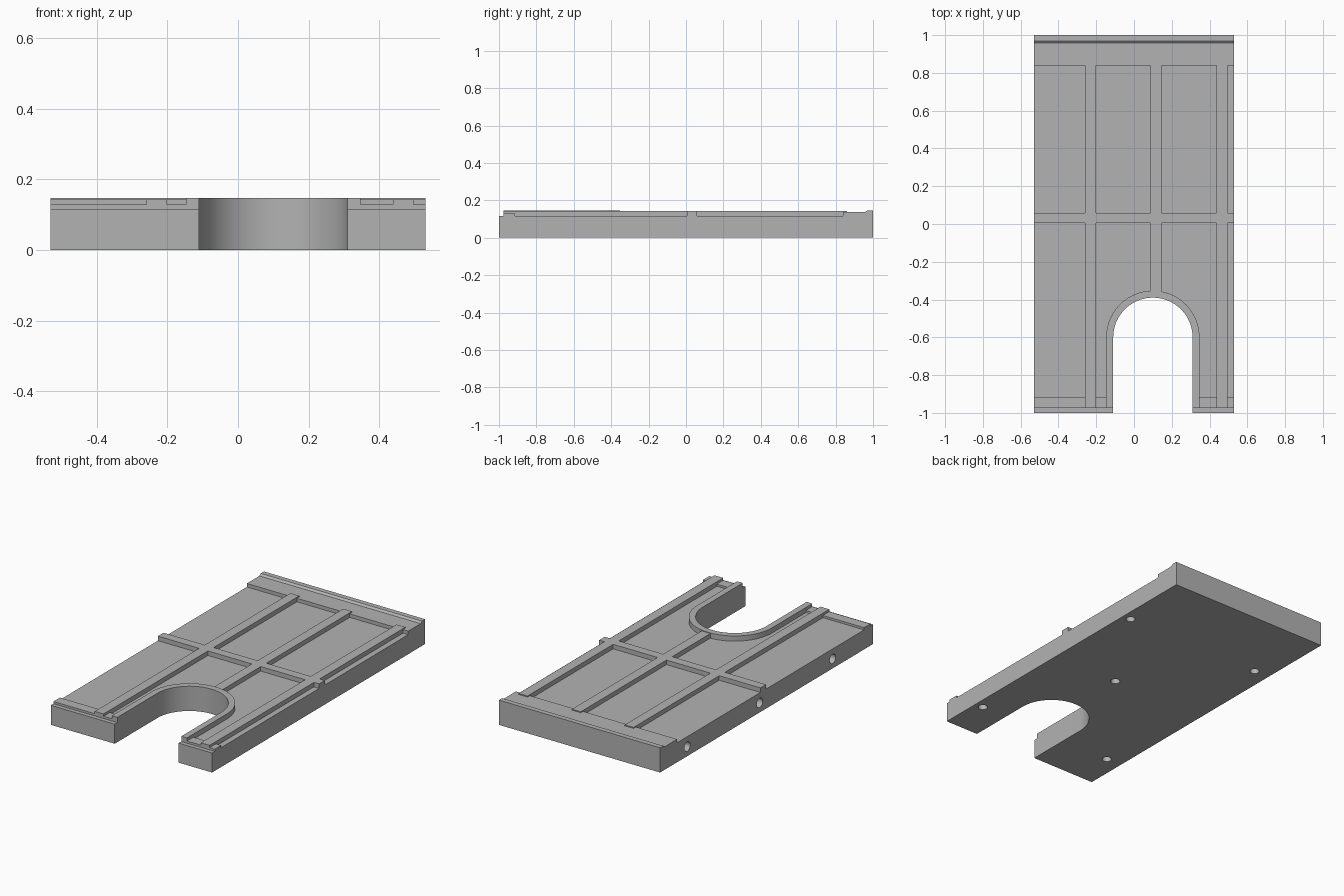
import bpy
import bmesh
from math import pi, cos, sin, radians
from mathutils import Matrix, Vector

cube = bpy.data.objects.get("Cube")
if cube:
    bpy.data.objects.remove(cube, do_unlink=True)

HALF_W = 0.53
FLOOR, RIB_TOP, RIM_TOP = 0.116, 0.143, 0.147
EMBED = 0.105                       # hidden bottom of the raised parts
FRONT = -0.975                      # front end of the raised parts
SLOT_X, SLOT_Y, SLOT_R, RIM_R = 0.10, -0.60, 0.21, 0.247

grey = bpy.data.materials.new("plain_grey")
grey.use_nodes = True
GREY = (0.45, 0.45, 0.45, 1)
grey.diffuse_color = GREY
grey.node_tree.nodes["Principled BSDF"].inputs["Base Color"].default_value = GREY


def make_object(name, bm):
    bmesh.ops.recalc_face_normals(bm, faces=bm.faces)
    mesh = bpy.data.meshes.new(name)
    bm.to_mesh(mesh)
    bm.free()
    obj = bpy.data.objects.new(name, mesh)
    bpy.context.collection.objects.link(obj)
    mesh.materials.append(grey)
    return obj


def prism(name, outline, extrude):
    """Closed outline of 3D points pushed along a vector."""
    bm = bmesh.new()
    face = bm.faces.new([bm.verts.new(p) for p in outline])
    top = bmesh.ops.extrude_face_region(bm, geom=[face])["geom"]
    verts = [v for v in top if isinstance(v, bmesh.types.BMVert)]
    bmesh.ops.translate(bm, verts=verts, vec=Vector(extrude))
    return make_object(name, bm)


def bar(name, x0, x1, y0, y1, z0, z1):
    corners = [(x0, y0, z0), (x1, y0, z0), (x1, y1, z0), (x0, y1, z0)]
    return prism(name, corners, (0, 0, z1 - z0))


def cylinder(name, centre, radius, depth, turn=None):
    bm = bmesh.new()
    matrix = Matrix.Translation(centre) @ (turn or Matrix())
    bmesh.ops.create_cone(bm, cap_ends=True, segments=24, radius1=radius,
                          radius2=radius, depth=depth, matrix=matrix)
    return make_object(name, bm)


def combine(target, tool, operation):
    """Apply a boolean and remove the tool object."""
    mod = target.modifiers.new("combine", "BOOLEAN")
    mod.operation, mod.object, mod.solver = operation, tool, "EXACT"
    bpy.context.view_layer.objects.active = target
    bpy.ops.object.modifier_apply(modifier=mod.name)
    bpy.data.objects.remove(tool, do_unlink=True)


def arch(radius, y_end, z, steps=48):
    """U-shaped path around the slot, from its right leg to its left leg."""
    arc = [(SLOT_X - radius * cos(pi * i / steps),
            SLOT_Y + radius * sin(pi * i / steps), z) for i in range(steps + 1)]
    return [(SLOT_X - radius, y_end, z)] + arc + [(SLOT_X + radius, y_end, z)]


# Slab with a stepped front and a raised back lip
profile = [(-1, 0), (1, 0), (1, RIM_TOP), (0.97, RIM_TOP), (0.957, 0.137),
           (0.84, 0.137), (0.84, FLOOR), (-0.915, FLOOR), (-0.915, 0.129),
           (FRONT, 0.129), (FRONT, FLOOR), (-1, FLOOR)]
slab = prism("slab", [(-HALF_W, y, z) for y, z in profile], (2 * HALF_W, 0, 0))

# Round-ended slot through the slab
combine(slab, prism("slot_cutter", arch(SLOT_R, -1.1, -0.1), (0, 0, 0.4)), "DIFFERENCE")

# Blind holes in the underside and in the right edge
for x, y in [(0.477, 0.537), (0.477, -0.75), (0.095, -0.05),
             (-0.43, 0.537), (-0.43, -0.75)]:
    combine(slab, cylinder("hole_cutter", (x, y, 0), 0.026, 0.12), "DIFFERENCE")
sideways = Matrix.Rotation(pi / 2, 4, "Y")
for y in (0.745, 0.065, -0.62):
    combine(slab, cylinder("hole_cutter", (-HALF_W, y, 0.057), 0.028, 0.12, sideways),
            "DIFFERENCE")

# Rib grid: one cross rib and three long ribs
ribs = bar("rib_grid", -HALF_W, HALF_W, 0.005, 0.058, EMBED, RIB_TOP)
for x, y in [(-0.23, FRONT), (0.117, -0.365), (0.467, FRONT)]:
    combine(ribs, bar("long_rib", x - 0.029, x + 0.029, y, 0.862, EMBED, RIB_TOP), "UNION")

# Raised rim around the slot
outline = arch(RIM_R, FRONT, EMBED) + arch(SLOT_R, FRONT, EMBED)[::-1]
rim = prism("slot_rim", outline, (0, 0, RIM_TOP - EMBED))

# Smooth curved walls, sharp edges
bpy.ops.object.select_all(action="DESELECT")
for obj in (slab, ribs, rim):
    obj.select_set(True)
bpy.context.view_layer.objects.active = slab
bpy.ops.object.shade_smooth_by_angle(angle=radians(30))
